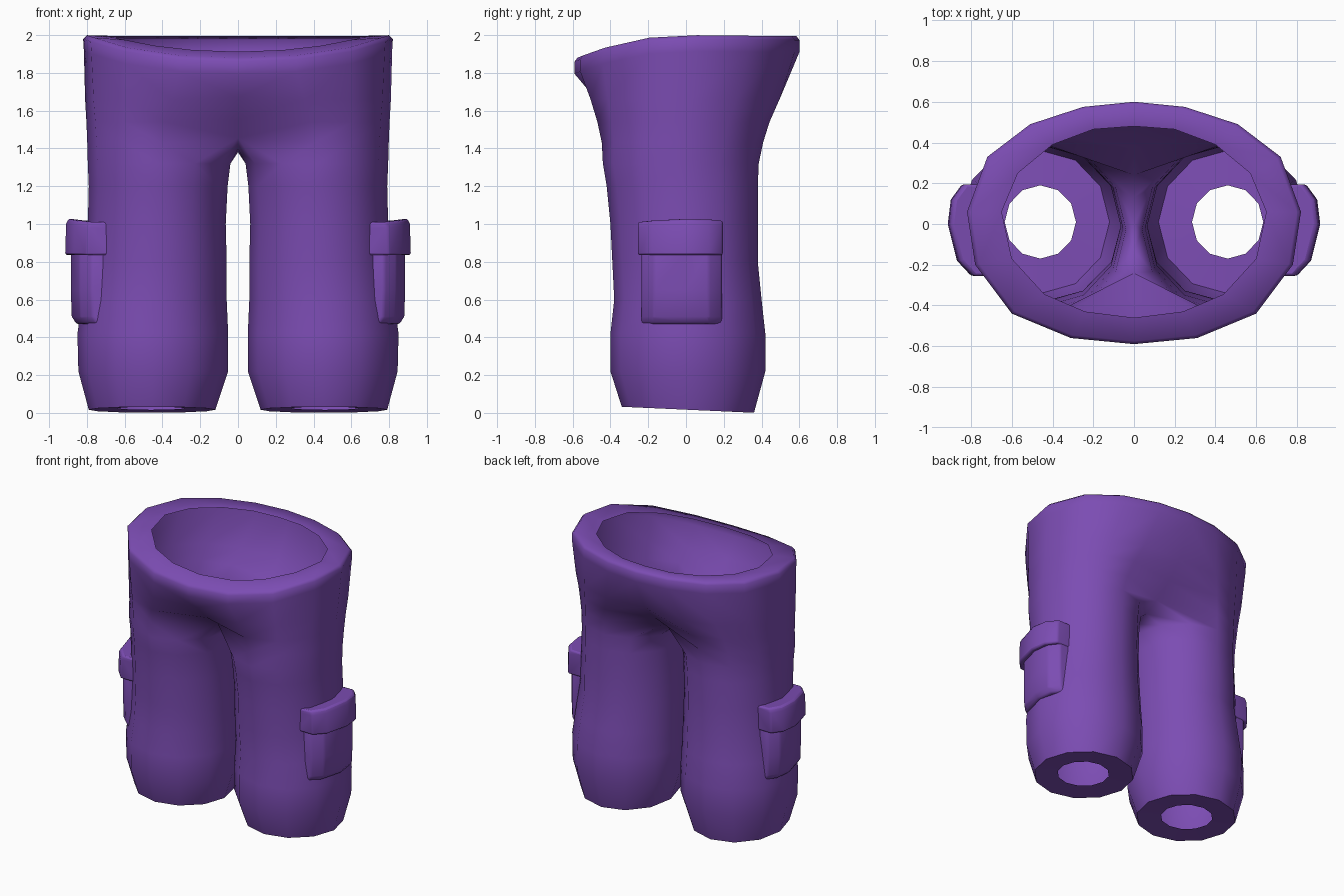
import bpy, bmesh, math

if "Cube" in bpy.data.objects:
    bpy.data.objects.remove(bpy.data.objects["Cube"])

purple = bpy.data.materials.new("purple cloth")
purple.diffuse_color = (0.20, 0.073, 0.45, 1)
purple.use_nodes = True
purple.node_tree.nodes["Principled BSDF"].inputs["Base Color"].default_value = purple.diffuse_color


def finish(bm, name, bevel=0):
    me = bpy.data.meshes.new(name)
    bm.to_mesh(me)
    bm.free()
    ob = bpy.data.objects.new(name, me)
    bpy.context.collection.objects.link(ob)
    me.materials.append(purple)
    bpy.ops.object.select_all(action='DESELECT')
    ob.select_set(True)
    bpy.context.view_layer.objects.active = ob
    bpy.ops.object.shade_smooth_by_angle(angle=math.radians(65))
    if bevel:
        b = ob.modifiers.new("Soft edges", 'BEVEL')
        b.width, b.segments = bevel, 2
    m = ob.modifiers.new("Mirror", 'MIRROR')
    m.merge_threshold = 0.002
    return ob


def bridge(bm, upper, lower, closed):
    n = len(lower)
    for i in range(n if closed else n - 1):
        j = (i + 1) % n
        bm.faces.new((lower[i], lower[j], upper[j], upper[i]))


def leg_ring(xin, xout, yf, yb):
    """12 points, starting front-inside, running round the outside."""
    cx, rx, cy, ry = (xin + xout) / 2, (xout - xin) / 2, (yf + yb) / 2, (yb - yf) / 2
    return [(cx + rx * math.cos(math.radians(a)), cy + ry * math.sin(math.radians(a)))
            for a in range(-120, 240, 30)]


def rim_z(y):
    return 2.0 - (0.12 * (y / 0.59) ** 2 if y < 0 else 0.01 * y)


# ---- Trousers: right half, single cloth surface with turned-in waist and hems
rim = [(0, -.59), (.31, -.56), (.60, -.44), (.78, -.20), (.82, .06),
       (.72, .33), (.51, .49), (.25, .575), (0, .60)]
rim_in = [(0, -.46), (.24, -.43), (.44, -.345), (.60, -.17), (.65, .06),
          (.57, .25), (.40, .39), (.20, .465), (0, .48)]
top_leg = leg_ring(.04, .795, -.43, .385)

bm = bmesh.new()
V = bm.verts.new
rows = [[V((x, y, rim_z(y) - .015)) for x, y in rim_in],
        [V((x * .975, y * .975, rim_z(y))) for x, y in rim],
        [V((x, y, rim_z(y) - .02)) for x, y in rim],
        [V((x * .995, y, rim_z(y) - .085)) for x, y in rim]]
# hips blend from waist outline to leg outline, centre seam dips into the crotch
for z, t, seam, seam_z in ((1.66, .42, .485, 1.67), (1.54, .70, .37, 1.55), (1.43, .88, .24, 1.455)):
    row = []
    for i, (x, y) in enumerate(rim):
        lx, ly = top_leg[i]
        if i in (0, 8):
            row.append(V((0, math.copysign(seam, y), seam_z)))
        else:
            row.append(V((x + (lx - x) * t, y + (ly - y) * t, z)))
    rows.append(row)
for a, b in zip(rows, rows[1:]):
    bridge(bm, a, b, False)

# crotch saddle closes the leg opening
prev = rows[-1] + [V((0, .13, 1.40)), V((0, 0, 1.38)), V((0, -.13, 1.40))]
legs = [(1.32, .04, .795, -.44, .385), (1.2, .055, .79, -.42, .38),
        (1.0, .065, .795, -.40, .38), (.8, .06, .80, -.39, .38),
        (.6, .06, .825, -.38, .40), (.42, .052, .85, -.40, .42),
        (.22, .052, .845, -.40, .42), (.017, .12, .79, -.34, .36),
        (.025, .285, .635, -.17, .19)]
for z, *size in legs:
    tilt = .045 if z < .1 else 0
    ring = [V((x, y, max(0, z - tilt * y))) for x, y in leg_ring(*size)]
    bridge(bm, prev, ring, True)
    prev = ring
finish(bm, "trousers")


# ---- Cargo pockets: curved slabs wrapped on the outside of the thigh
def slab(name, cols, levels):
    """cols: (y, outer x, leg surface x); levels: (z, outward offset)."""
    bm = bmesh.new()
    prev = None
    for z, off in levels:
        pts = [(cols[0][2], cols[0][0])] + [(x + off, y) for y, x, s in cols] + [(cols[-1][2], cols[-1][0])]
        row = [bm.verts.new((x, y, z + .02 * (1 - (y / .25) ** 2) * (z > .95))) for x, y in pts]
        if prev:
            bridge(bm, prev, row, False)
        else:
            first = row
        prev = row
    # top and bottom lids reach back to the leg surface
    for row, top in ((first, True), (prev, False)):
        back = [bm.verts.new((s, y, row[0].co.z)) for y, x, s in cols[1:-1]]
        loop = row + back[::-1]
        bm.faces.new(loop if top else loop[::-1])
    return finish(bm, name, .012)


flap_cols = [(-.255, .80, .68), (-.18, .87, .73), (0, .915, .77), (.12, .90, .74), (.195, .845, .71)]
body_cols = [(-.235, .775, .69), (-.17, .84, .73), (0, .885, .77), (.12, .87, .74), (.19, .815, .71)]
slab("pocket_flap", flap_cols, [(1.01, -.02), (.98, -.005), (.835, 0)])
slab("pocket_body", body_cols, [(.86, 0), (.65, 0), (.51, -.005), (.47, -.03)])
